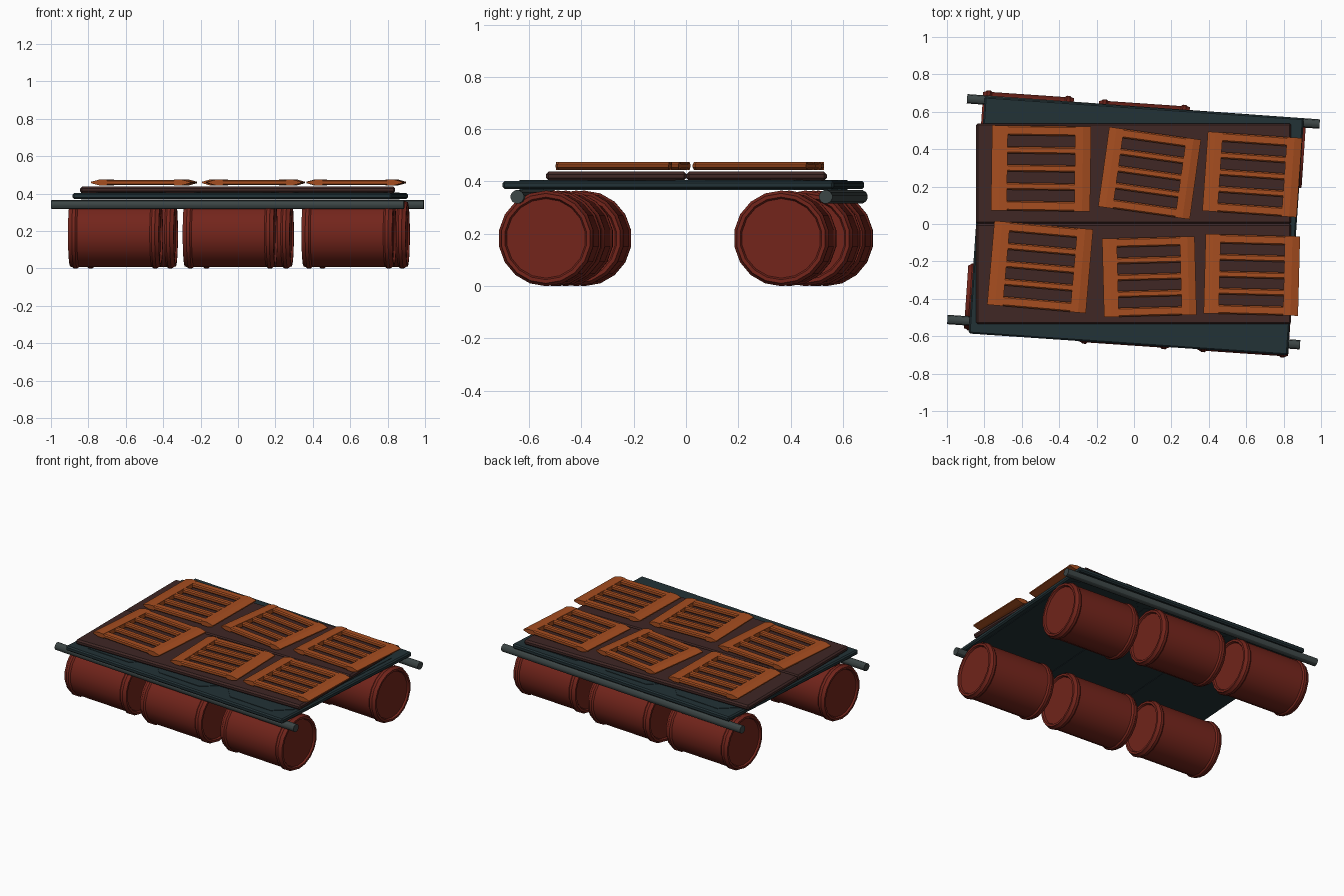
import bpy, bmesh, math
from mathutils import Vector

if "Cube" in bpy.data.objects:
    bpy.data.objects.remove(bpy.data.objects["Cube"])

def material(name, rgb):
    m = bpy.data.materials.new(name)
    m.diffuse_color = (*rgb, 1)
    m.use_nodes = True
    m.node_tree.nodes["Principled BSDF"].inputs["Base Color"].default_value = m.diffuse_color
    return m

RED = material("rusty_red", (0.17, 0.018, 0.011))
TEAL = material("dark_teal", (0.016, 0.032, 0.037))
STEEL = material("grey_steel", (0.045, 0.06, 0.06))
BROWN = material("dark_brown", (0.05, 0.02, 0.018))
ORANGE = material("orange_wood", (0.38, 0.075, 0.014))

def finish(name, bm, mat, loc, rot=(0, 0, 0), smooth=False):
    bmesh.ops.recalc_face_normals(bm, faces=bm.faces)
    me = bpy.data.meshes.new(name)
    bm.to_mesh(me)
    bm.free()
    me.materials.append(mat)
    ob = bpy.data.objects.new(name, me)
    bpy.context.collection.objects.link(ob)
    ob.location = loc
    ob.rotation_euler = [math.radians(a) for a in rot]
    if smooth:
        bpy.ops.object.select_all(action='DESELECT')
        ob.select_set(True)
        bpy.context.view_layer.objects.active = ob
        bpy.ops.object.shade_smooth_by_angle(angle=math.radians(30))
    return ob

def lathe_x(bm, profile, sides):
    """Closed turned solid along x from (x, radius) points."""
    rings = []
    for x, r in profile:
        rings.append([bm.verts.new((x, r * math.cos(2 * math.pi * (i + .5) / sides),
                                    r * math.sin(2 * math.pi * (i + .5) / sides)))
                      for i in range(sides)])
    for a, b in zip(rings, rings[1:]):
        for i in range(sides):
            j = (i + 1) % sides
            bm.faces.new((a[i], a[j], b[j], b[i]))
    bm.faces.new(rings[0])
    bm.faces.new(rings[-1])

def prism(bm, pts, offset):
    """Extrude a flat outline along an offset vector."""
    a = [bm.verts.new(p) for p in pts]
    b = [bm.verts.new(Vector(p) + Vector(offset)) for p in pts]
    bm.faces.new(a)
    bm.faces.new(b)
    for i in range(len(a)):
        j = (i + 1) % len(a)
        bm.faces.new((a[i], a[j], b[j], b[i]))

def slab(name, size, mat, loc, rot=(0, 0, 0), bevel=0.01):
    bm = bmesh.new()
    bmesh.ops.create_cube(bm, size=1)
    bmesh.ops.scale(bm, vec=size, verts=bm.verts)
    bmesh.ops.bevel(bm, geom=bm.edges[:], offset=bevel, segments=1, affect='EDGES')
    return finish(name, bm, mat, loc, rot)

YAW = -3.9

# Barrels: hooped drums with recessed ends
half = [(0.232, 0.152), (0.243, 0.158), (0.243, 0.172), (0.232, 0.175),
        (0.222, 0.183), (0.205, 0.183), (0.195, 0.175)]
drum = [(-x, r) for x, r in half] + half[::-1]
for i, (x, y) in enumerate([(-0.655, -0.405), (-0.042, -0.475), (0.593, -0.520),
                            (-0.575, 0.520), (0.045, 0.472), (0.665, 0.380)]):
    bm = bmesh.new()
    lathe_x(bm, drum, 18)
    finish(f"barrel_{i + 1}", bm, RED, (x, y, 0.182), (0, 0, YAW), True)

# Side poles
for name, x, y in (("front_pole", -0.055, -0.578), ("back_pole", 0.05, 0.602)):
    bm = bmesh.new()
    lathe_x(bm, [(-0.945, 0.026), (0.945, 0.026)], 12)
    finish(name, bm, STEEL, (x, y, 0.341), (0, 0, -4.1), True)

# Lower deck plate with shallow octagonal pressings
slab("lower_deck", (1.71, 1.27, 0.032), TEAL, (0.012, -0.01, 0.386), (0, 0, YAW), 0.008)
bm = bmesh.new()
for x in (-0.56, 0, 0.56):
    hx, hy, c = 0.26, 0.58, 0.1
    outline = [(x - hx + c, -hy, 0), (x + hx - c, -hy, 0), (x + hx, -hy + c, 0), (x + hx, hy - c, 0),
               (x + hx - c, hy, 0), (x - hx + c, hy, 0), (x - hx, hy - c, 0), (x - hx, -hy + c, 0)]
    prism(bm, outline, (0, 0, 0.038))
finish("deck_pressings", bm, TEAL, (0.012, -0.01, 0.367), (0, 0, YAW))

# Upper deck boards
for name, y in (("front_board", -0.267), ("back_board", 0.27)):
    slab(name, (1.685, 0.537, 0.034), BROWN, (-0.002, y, 0.42), (0, 0, 0), 0.01)

# Slatted panels: tapered end stiles joined by five slats
def slatted_panel(name, x, y, w, d, yaw):
    bm = bmesh.new()
    t = 0.015
    for s in (-1, 1):
        prof = [(0.34, -1), (0.42, -1), (0.5, -0.25), (0.5, 0.25), (0.42, 1), (0.34, 1)]
        prism(bm, [(s * w * a, -d / 2, t * b) for a, b in prof], (0, d, 0))
    edge, gap = 0.115 * d, 0.13 * d
    bar = (d - 2 * edge - 4 * gap) / 3
    v = -d / 2
    for k in range(5):
        b = edge if k in (0, 4) else bar
        c = 0.007
        sec = [(v, -t + c), (v + c, -t), (v + b - c, -t), (v + b, -t + c),
               (v + b, t - c), (v + b - c, t), (v + c, t), (v, t - c)]
        prism(bm, [(-0.35 * w, p, q * 0.95) for p, q in sec], (0.7 * w, 0, 0))
        v += b + gap
    finish(name, bm, ORANGE, (x, y, 0.459), (0, 0, yaw))

for i, p in enumerate([(-0.497, 0.297, 0.53, 0.455, -0.8), (0.083, 0.272, 0.495, 0.43, -8),
                       (0.632, 0.265, 0.505, 0.425, -4), (-0.502, -0.23, 0.53, 0.45, -5),
                       (0.082, -0.282, 0.495, 0.42, 1.5), (0.63, -0.272, 0.505, 0.425, -1.5)]):
    slatted_panel(f"slatted_panel_{i + 1}", *p)
